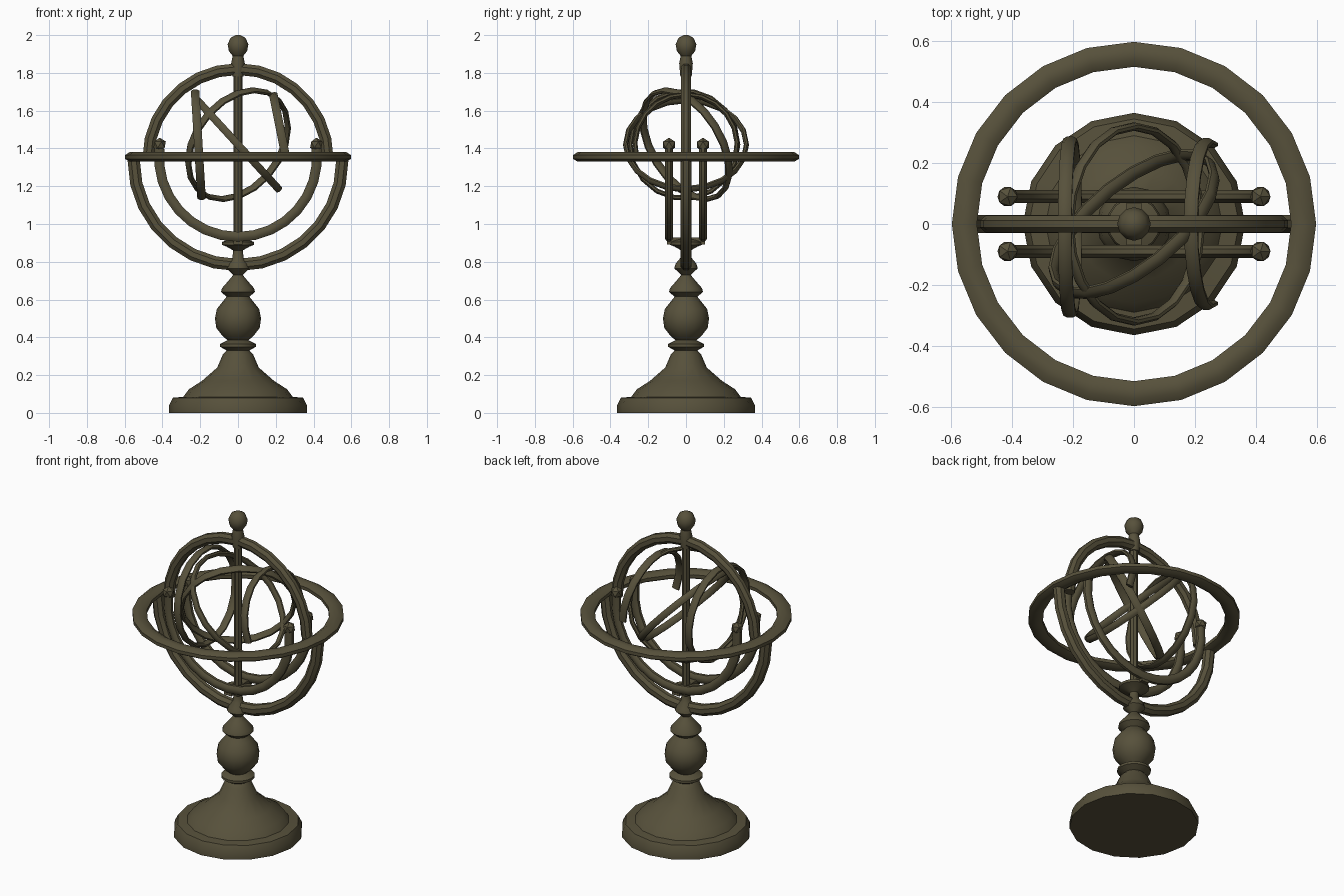
import bpy, bmesh, math
from mathutils import Vector

cube = bpy.data.objects.get("Cube")
if cube:
    bpy.data.objects.remove(cube, do_unlink=True)

# One aged bronze colour for the whole model
bronze = bpy.data.materials.new("aged_bronze")
bronze.use_nodes = True
bronze.diffuse_color = (0.095, 0.082, 0.044, 1)
shader = bronze.node_tree.nodes["Principled BSDF"]
shader.inputs["Base Color"].default_value = bronze.diffuse_color
shader.inputs["Roughness"].default_value = 0.8


def finish(name, bm, angle=40):
    bmesh.ops.recalc_face_normals(bm, faces=bm.faces)
    mesh = bpy.data.meshes.new(name)
    bm.to_mesh(mesh)
    bm.free()
    mesh.materials.append(bronze)
    obj = bpy.data.objects.new(name, mesh)
    bpy.context.collection.objects.link(obj)
    bpy.ops.object.select_all(action='DESELECT')
    obj.select_set(True)
    bpy.context.view_layer.objects.active = obj
    bpy.ops.object.shade_smooth_by_angle(angle=math.radians(angle))
    return obj


def skin(bm, loops, closed):
    """Bridge equal vertex loops, capping the ends when open."""
    n = len(loops[0])
    pairs = list(zip(loops, loops[1:])) + ([(loops[-1], loops[0])] if closed else [])
    for a, b in pairs:
        for i in range(n):
            j = (i + 1) % n
            bm.faces.new((a[i], a[j], b[j], b[i]))
    if not closed:
        bm.faces.new(loops[0])
        bm.faces.new(loops[-1])


def lathe(name, profile, sides=16):
    bm = bmesh.new()
    turns = [2 * math.pi * i / sides for i in range(sides)]
    loops = [[bm.verts.new((r * math.cos(a), r * math.sin(a), z)) for a in turns]
             for r, z in profile]
    skin(bm, loops, False)
    return finish(name, bm)


def ring(name, centre, normal, radius, width, thick, start=0, end=360, segments=24):
    """Circular hoop or arc: width runs along the normal, thick along the radius."""
    bm = bmesh.new()
    n, c = Vector(normal).normalized(), Vector(centre)
    u = Vector((1, 0, 0)) if abs(n.x) < 0.95 else Vector((0, 1, 0))
    u = (u - n * u.dot(n)).normalized()
    v = n.cross(u)
    closed = end - start == 360
    fit = 1 / math.cos(math.pi / 8)
    loops = []
    for k in range(segments if closed else segments + 1):
        a = math.radians(start + (end - start) * k / segments)
        out = u * math.cos(a) + v * math.sin(a)
        loop = []
        for i in range(8):
            t = math.pi * (i + 0.5) / 4
            loop.append(bm.verts.new(c + out * (radius + fit * math.cos(t) * thick / 2)
                                     + n * (fit * math.sin(t) * width / 2)))
        loops.append(loop)
    skin(bm, loops, closed)
    return finish(name, bm)


# Turned pedestal, from the foot up to the cradle
lathe("pedestal", [
    (0.365, 0), (0.365, 0.04), (0.345, 0.08), (0.29, 0.085), (0.26, 0.125),
    (0.19, 0.17), (0.11, 0.24), (0.08, 0.31), (0.06, 0.33), (0.095, 0.35),
    (0.095, 0.365), (0.055, 0.385), (0.08, 0.405), (0.115, 0.45), (0.122, 0.5),
    (0.112, 0.55), (0.08, 0.59), (0.06, 0.615), (0.09, 0.64), (0.085, 0.66),
    (0.05, 0.70), (0.025, 0.73), (0.062, 0.765), (0.055, 0.79), (0.03, 0.82),
    (0.025, 0.86), (0.06, 0.88), (0.085, 0.89), (0.085, 0.905), (0.025, 0.925)])

# Central rod and the ball finial on top
lathe("axis_rod", [(0.024, 0.88), (0.024, 1.82)], 8)
lathe("finial", [(0.03, 1.78), (0.036, 1.85), (0.028, 1.89), (0.048, 1.915),
                 (0.055, 1.95), (0.04, 1.985), (0.012, 2.0)], 12)

# Horizon hoop with its lower cradle and upper arch
side_on = (0, -1, 0)
ring("horizon_ring", (0, 0, 1.355), (0, 0, 1), 0.557, 0.05, 0.082, segments=24)
ring("lower_cradle", (0, 0, 1.335), side_on, 0.552, 0.06, 0.065, 180, 360, 14)
ring("upper_arch", (0, 0, 1.345), side_on, 0.475, 0.055, 0.062, 0, 180, 14)

# Twin inner cradles with knobbed ends
for y, place in ((-0.09, "front"), (0.09, "back")):
    ring(place + "_inner_cradle", (0, y, 1.35), side_on, 0.418, 0.042, 0.052, 173, 367, 16)
    for x, side in ((0.415, "left"), (-0.415, "right")):
        bm = bmesh.new()
        bmesh.ops.create_icosphere(bm, subdivisions=1, radius=0.037)
        bmesh.ops.translate(bm, verts=bm.verts, vec=(x, y, 1.42))
        finish(f"{place}_{side}_knob", bm)

# Saddle bars joining the inner cradles to the collar
bm = bmesh.new()
bmesh.ops.create_cube(bm, size=1)
bmesh.ops.scale(bm, verts=bm.verts, vec=(0.05, 0.2, 0.035))
bmesh.ops.translate(bm, verts=bm.verts, vec=(0, 0, 0.91))
finish("cradle_saddle", bm)

# Celestial sphere: two small hoops and two tilted great hoops
heart = Vector((0, 0, 1.42))
ring("right_small_hoop", heart + Vector((-0.21, -0.01, 0)), (1, 0, 0.06),
     0.285, 0.045, 0.025, segments=18)
ring("left_small_hoop", heart + Vector((0.24, 0, 0)), (1, 0, 0.2),
     0.27, 0.045, 0.025, -15, 195, 12)
ring("diagonal_hoop", heart, (0.47, 0, 0.43), 0.32, 0.04, 0.025, segments=20)
ring("tilted_hoop", heart, (0.06, -0.074, -0.046), 0.32, 0.045, 0.025, segments=20)
